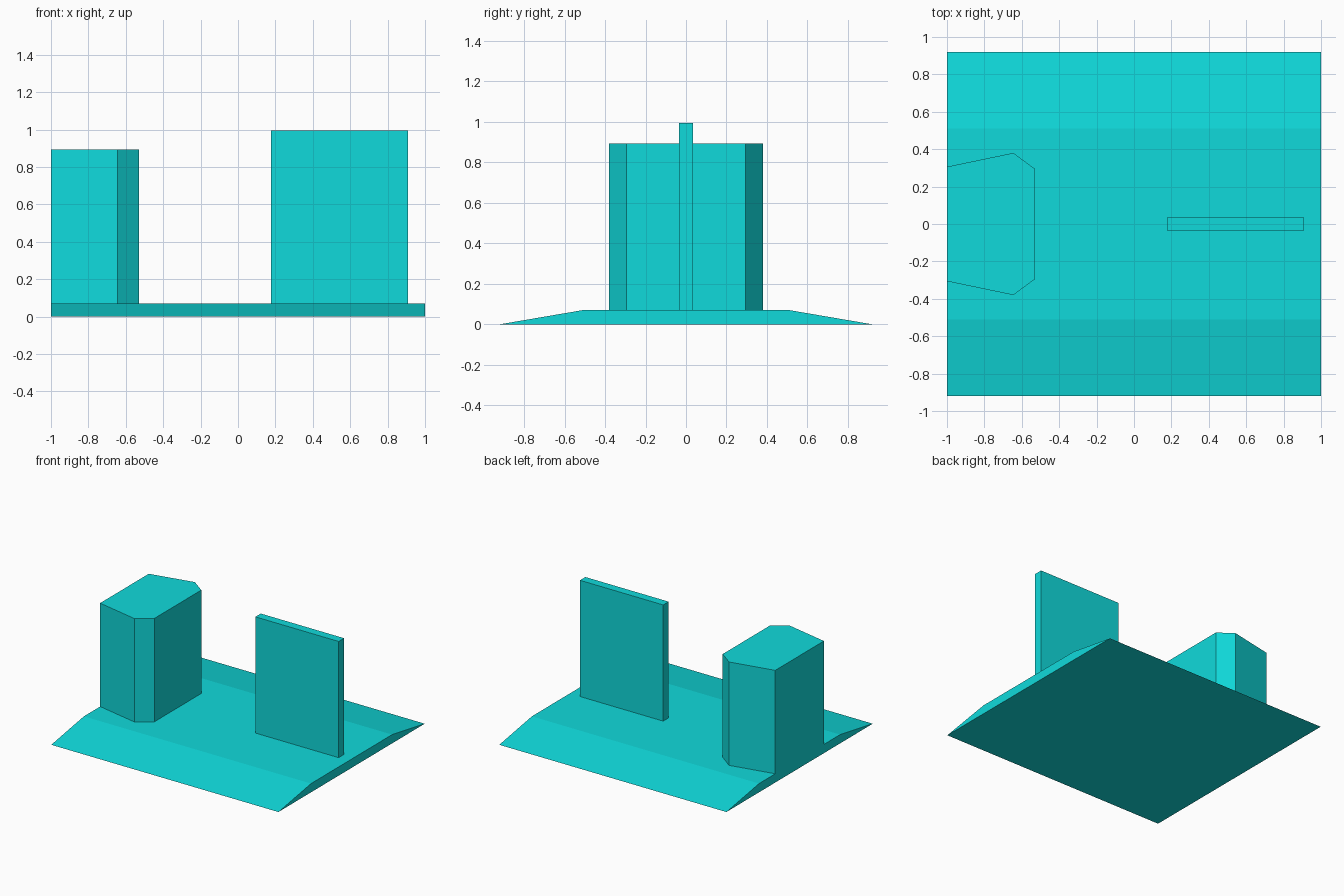
import bpy
import bmesh
from mathutils import Vector

cube = bpy.data.objects.get("Cube")
if cube:
    bpy.data.objects.remove(cube, do_unlink=True)

# Single turquoise colour
turquoise = bpy.data.materials.new("turquoise")
turquoise.use_nodes = True
colour = (0.005, 0.70, 0.71, 1)
turquoise.diffuse_color = colour
turquoise.node_tree.nodes["Principled BSDF"].inputs["Base Color"].default_value = colour


def prism(name, profile, direction):
    """Extrude a flat outline of 3D points into a solid."""
    bm = bmesh.new()
    face = bm.faces.new([bm.verts.new(p) for p in profile])
    result = bmesh.ops.extrude_face_region(bm, geom=[face], use_keep_orig=True)
    moved = [g for g in result["geom"] if isinstance(g, bmesh.types.BMVert)]
    bmesh.ops.translate(bm, verts=moved, vec=Vector(direction))
    bmesh.ops.recalc_face_normals(bm, faces=bm.faces)
    mesh = bpy.data.meshes.new(name)
    bm.to_mesh(mesh)
    bm.free()
    mesh.materials.append(turquoise)
    obj = bpy.data.objects.new(name, mesh)
    bpy.context.collection.objects.link(obj)
    return obj


def mirrored(half):
    """Complete a half outline of (u, y) points across y = 0."""
    return half + [(u, -y) for u, y in reversed(half)]


BASE_TOP = 0.07

# Base slab with sloped front and back
base_outline = mirrored([(0, 0.92), (BASE_TOP, 0.51)])
prism("base", [(-1, y, z) for z, y in base_outline], (2, 0, 0))

# Six-sided tower flush with the end of the base
tower_outline = mirrored([(-1, 0.306), (-0.645, 0.38), (-0.53, 0.295)])
prism("tower", [(x, y, BASE_TOP) for x, y in tower_outline], (0, 0, 0.823))

# Thin upright panel
panel_outline = mirrored([(0.177, 0.034), (0.91, 0.034)])
prism("upright_panel", [(x, y, BASE_TOP) for x, y in panel_outline], (0, 0, 0.925))
